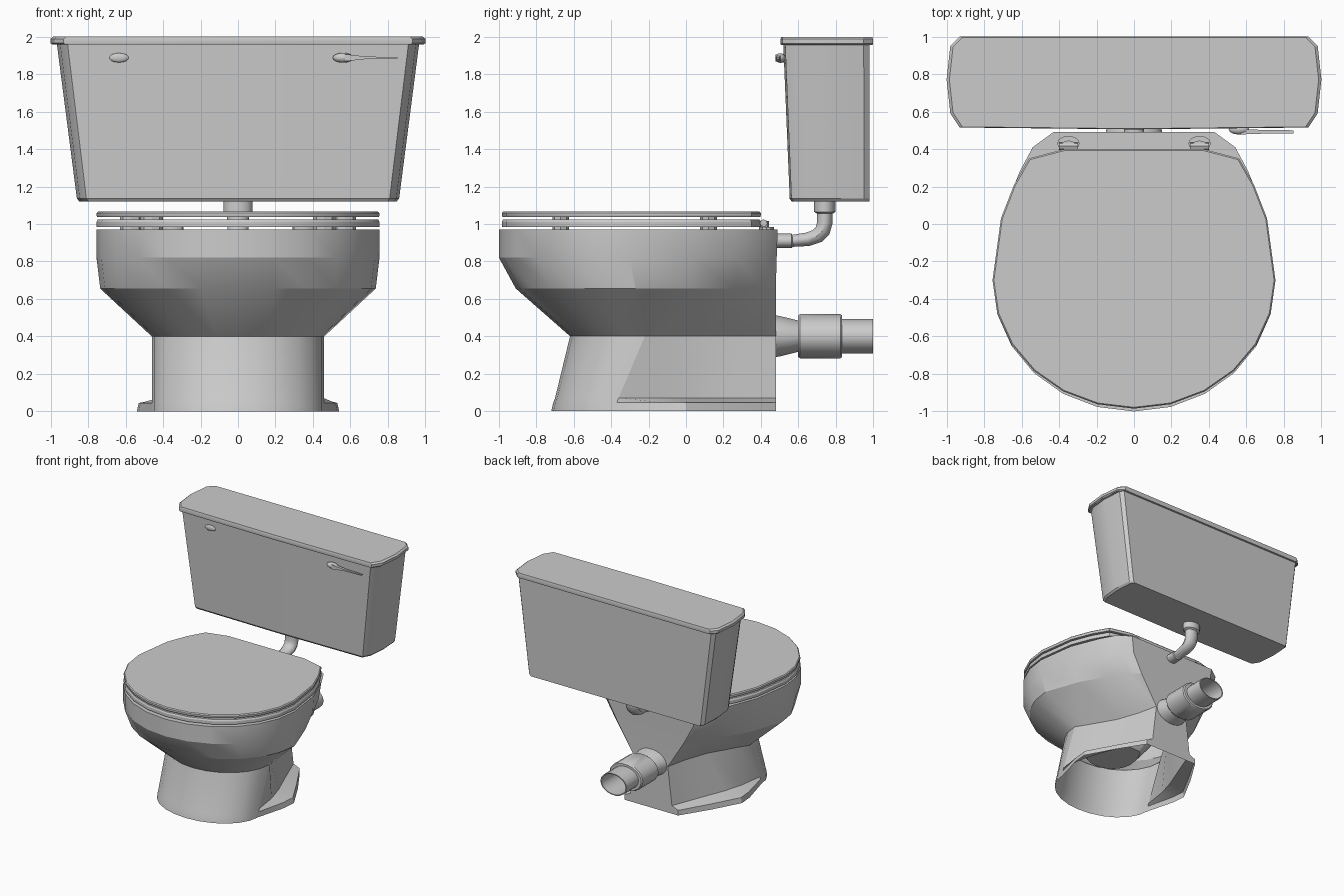
import bpy, bmesh, math

if "Cube" in bpy.data.objects:
    bpy.data.objects.remove(bpy.data.objects["Cube"])


def finish(name, bm, angle=25):
    bmesh.ops.recalc_face_normals(bm, faces=bm.faces[:])
    mesh = bpy.data.meshes.new(name)
    bm.to_mesh(mesh)
    bm.free()
    ob = bpy.data.objects.new(name, mesh)
    bpy.context.collection.objects.link(ob)
    bpy.ops.object.select_all(action='DESELECT')
    ob.select_set(True)
    bpy.context.view_layer.objects.active = ob
    bpy.ops.object.shade_smooth_by_angle(angle=math.radians(angle))
    return ob


def loft(name, rings, cap_start=True, cap_end=True, closed=False, angle=25):
    bm = bmesh.new()
    loops = [[bm.verts.new(p) for p in ring] for ring in rings]
    pairs = list(zip(loops, loops[1:]))
    if closed:
        pairs.append((loops[-1], loops[0]))
    for a, b in pairs:
        n = len(a)
        for i in range(n):
            j = (i + 1) % n
            bm.faces.new((a[i], a[j], b[j], b[i]))
    if cap_start and not closed:
        bm.faces.new(loops[0])
    if cap_end and not closed:
        bm.faces.new(loops[-1])
    return finish(name, bm, angle)


def mirrored(half):
    return half + [(-x, y) for x, y in reversed(half) if x > 0]


def outline(front, width, mid, back):
    """Elliptical nose followed by straight rear points, mirrored in x."""
    arc = [(width * math.sin(t), mid - (mid - front) * math.cos(t))
           for t in (math.radians(15 * i) for i in range(7))]
    return mirrored(arc + back)


def at(ring, z, s=1.0, cy=-0.3):
    return [(x * s, cy + (y - cy) * s, z) for x, y in ring]


def tube(name, path, sides=14, stretch=1.35, caps=True):
    """Path of (y, z, radius, heading in degrees) in the x = 0 plane."""
    rings = []
    for y, z, r, deg in path:
        a = math.radians(deg)
        rings.append([(r * stretch * math.cos(t),
                       y - r * math.sin(t) * math.sin(a),
                       z + r * math.sin(t) * math.cos(a))
                      for t in (2 * math.pi * i / sides for i in range(sides))])
    return loft(name, rings, caps, caps, angle=35)


def ellipsoid(name, loc, size):
    bm = bmesh.new()
    bmesh.ops.create_uvsphere(bm, u_segments=12, v_segments=8, radius=1)
    for v in bm.verts:
        v.co = [l + c * s for l, c, s in zip(loc, v.co, size)]
    return finish(name, bm, 50)


def disc(name, loc, rx, ry, h, sides=12):
    ring = [(loc[0] + rx * math.cos(2 * math.pi * i / sides),
             loc[1] + ry * math.sin(2 * math.pi * i / sides)) for i in range(sides)]
    return loft(name, [at(ring, loc[2]), at(ring, loc[2] + h)])


# Bowl: basin, rim, outer shell and hollow foot in one skin
rim = outline(-1.0, 0.755, -0.3, [(0.71, 0.03), (0.61, 0.28), (0.54, 0.41), (0.43, 0.49)])
upper = outline(-1.0, 0.755, -0.3, [(0.70, 0.03), (0.59, 0.27), (0.50, 0.41), (0.41, 0.485)])
belly = outline(-0.91, 0.735, -0.27, [(0.63, 0.03), (0.50, 0.26), (0.40, 0.41), (0.32, 0.48)])
waist = outline(-0.62, 0.46, -0.22, [(0.41, -0.14), (0.27, 0.10), (0.20, 0.30), (0.16, 0.48)])
ankle = outline(-0.70, 0.46, -0.36, [(0.43, -0.15), (0.38, 0.02), (0.30, 0.22), (0.20, 0.48)])
flange = outline(-0.71, 0.46, -0.37, [(0.52, -0.12), (0.53, 0.0), (0.40, 0.24), (0.26, 0.48)])
sole = outline(-0.72, 0.46, -0.38, [(0.53, -0.12), (0.54, 0.0), (0.41, 0.24), (0.26, 0.48)])
loft("bowl", [
    at(rim, 0.32, 0.28), at(rim, 0.45, 0.42), at(rim, 0.70, 0.64),
    at(rim, 0.90, 0.72), at(rim, 0.97, 0.72),
    at(rim, 0.97), at(upper, 0.82), at(belly, 0.655), at(waist, 0.40),
    at(ankle, 0.07), at(flange, 0.045), at(sole, 0.0)], cap_end=False, angle=22)

# Seat ring and its cover
seat = outline(-0.985, 0.755, -0.3, [(0.71, 0.03), (0.64, 0.21), (0.56, 0.35), (0.37, 0.40)])
loft("seat", [at(seat, 0.985), at(seat, 1.012), at(seat, 1.025, 0.99),
              at(seat, 1.025, 0.70), at(seat, 0.985, 0.70)], closed=True)
loft("seat_cover", [at(seat, 1.037, 0.995), at(seat, 1.045), at(seat, 1.058),
                    at(seat, 1.066, 0.99)])

# Bumpers and hinges
for side, s in (("left", -1), ("right", 1)):
    for where, x, y in (("front", 0.46, -0.67), ("rear", 0.57, 0.12)):
        for level, z, h in (("lower", 0.968, 0.02), ("upper", 1.022, 0.018)):
            disc(f"{level}_{where}_{side}_bumper", (s * x, y, z), 0.06, 0.045, h, 8)
    disc(f"{side}_hinge_plate", (s * 0.35, 0.43, 0.968), 0.06, 0.04, 0.015)
    disc(f"{side}_hinge_post", (s * 0.35, 0.425, 0.98), 0.035, 0.02, 0.035)
    ring = [(0.02 * math.cos(i * math.pi / 4), 0.02 * math.sin(i * math.pi / 4))
            for i in range(8)]
    loft(f"{side}_hinge_pin", [[(s * x, 0.415 + a, 1.005 + b) for a, b in ring]
                               for x in (0.30, 0.40)])

# Tank, tapering towards the bottom
tank = mirrored([(0, 0.52), (0.91, 0.53), (0.95, 0.60), (0.967, 0.77),
                 (0.955, 0.95), (0.93, 0.98)])


def taper(z, k, depth):
    return [(x * k, 0.98 - (0.98 - y) * depth, z) for x, y in tank]


loft("tank", [taper(1.12, 0.875, 0.90), taper(1.135, 0.889, 0.925), taper(1.965, 1, 1)])

# Tank lid with softened edges
lid = mirrored([(0, 0.505), (0.93, 0.515), (0.98, 0.59), (1.0, 0.77),
                (0.98, 0.95), (0.93, 1.0)])
loft("tank_lid", [at(lid, 1.958, 0.99, 0.755), at(lid, 1.965, 1, 0.755),
                  at(lid, 1.988, 1, 0.755), at(lid, 2.0, 0.985, 0.755)])

# Flush lever and the blank plug on the other side
ellipsoid("tank_plug", (-0.635, 0.525, 1.887), (0.052, 0.012, 0.025))
ellipsoid("lever_hub", (0.56, 0.505, 1.887), (0.055, 0.028, 0.026))
loft("lever_arm", [[(x, 0.492 + a * w, 1.887 + b * h) for a, b in
                    ((-1, -1), (1, -1), (1, 1), (-1, 1))]
                   for x, w, h in ((0.57, 0.014, 0.019), (0.69, 0.01, 0.006), (0.85, 0.008, 0.004))])

# Flush pipe: collar under the tank, elbow, collar at the bowl
tube("flush_pipe", [
    (0.742, 1.13, 0.058, 270), (0.742, 1.065, 0.058, 270), (0.742, 1.055, 0.043, 270),
    (0.742, 1.005, 0.043, 270), (0.73, 0.963, 0.042, 245), (0.70, 0.935, 0.041, 220),
    (0.65, 0.918, 0.038, 197), (0.57, 0.91, 0.033, 185), (0.565, 0.91, 0.039, 180),
    (0.47, 0.91, 0.039, 180)])

# Waste outlet: neck, coupling and open pipe
tube("waste_outlet", [
    (0.46, 0.40, 0.115, 0), (0.50, 0.40, 0.11, 0), (0.60, 0.40, 0.085, 0),
    (0.60, 0.40, 0.113, 0), (0.61, 0.40, 0.12, 0), (0.825, 0.40, 0.12, 0),
    (0.835, 0.40, 0.113, 0), (0.835, 0.40, 0.094, 0), (1.0, 0.40, 0.094, 0),
    (1.0, 0.40, 0.086, 0), (0.62, 0.40, 0.086, 0)], sides=18)
